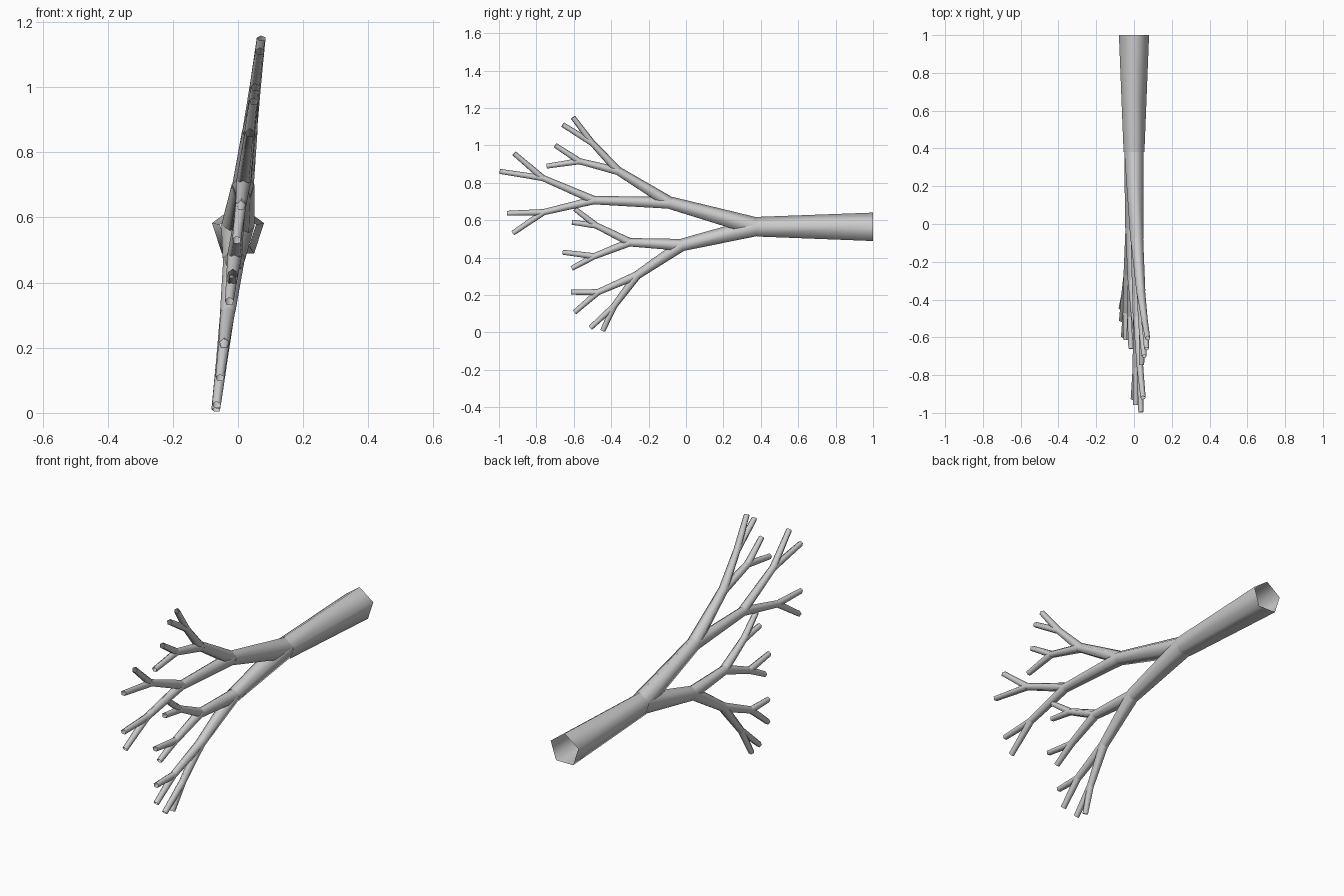
import bpy, bmesh, math
from mathutils import Vector

if "Cube" in bpy.data.objects:
    bpy.data.objects.remove(bpy.data.objects["Cube"])

SIDES = 5
NAMES = ["trunk", "limb", "bough", "branch", "twig"]
# start and end radius for every branching level
RADII = [(0.084, 0.058), (0.054, 0.037), (0.035, 0.025), (0.024, 0.018), (0.018, 0.0145)]

# Each node: (y, z, children)
def tip(y, z):
    return (y, z, [])

upper = (-0.085, 0.69, [
    (-0.36, 0.86, [
        (-0.50, 1.01, [tip(-0.605, 1.15), tip(-0.66, 1.11)]),
        (-0.57, 0.914, [tip(-0.70, 1.00), tip(-0.745, 0.888)])]),
    (-0.49, 0.705, [
        (-0.765, 0.824, [tip(-0.92, 0.957), tip(-0.996, 0.86)]),
        (-0.76, 0.642, [tip(-0.957, 0.636), tip(-0.925, 0.53)])])])
lower = (-0.02, 0.465, [
    (-0.30, 0.48, [
        (-0.48, 0.57, [tip(-0.595, 0.66), tip(-0.61, 0.588)]),
        (-0.49, 0.406, [tip(-0.66, 0.428), tip(-0.61, 0.342)])]),
    (-0.26, 0.305, [
        (-0.47, 0.214, [tip(-0.615, 0.214), tip(-0.595, 0.107)]),
        (-0.385, 0.139, [tip(-0.51, 0.024), tip(-0.445, 0.009)])])])
tree = (0.38, 0.56, [upper, lower])


def place(y, z):
    # the crown lies in a plane that leans slightly sideways
    return Vector(((z - 0.56) * 0.122, y, z))


def tube(name, a, b, r0, r1):
    # open five-sided tapered tube with one corner facing up
    d = (b - a).normalized()
    up = Vector((0, 0, 1))
    up = (up - d * up.dot(d)).normalized()
    side = up.cross(d)
    bm = bmesh.new()
    rings = []
    for p, r in ((a, r0), (b, r1)):
        rings.append([bm.verts.new(p + r * (up * math.cos(t) + side * math.sin(t)))
                      for t in (2 * math.pi * i / SIDES for i in range(SIDES))])
    for i in range(SIDES):
        j = (i + 1) % SIDES
        f = bm.faces.new((rings[0][i], rings[1][i], rings[1][j], rings[0][j]))
        f.smooth = True
        f.normal_update()
        if f.normal.dot(f.calc_center_median() - (a + b) / 2) < 0:
            f.normal_flip()
    me = bpy.data.meshes.new(name)
    bm.to_mesh(me)
    bm.free()
    bpy.context.collection.objects.link(bpy.data.objects.new(name, me))


def grow(start, node, level):
    y, z, children = node
    end = place(y, z)
    tube(NAMES[level], start, end, *RADII[level])
    for child in children:
        grow(end, child, level + 1)


grow(Vector((0, 1, 0.557)), tree, 0)
